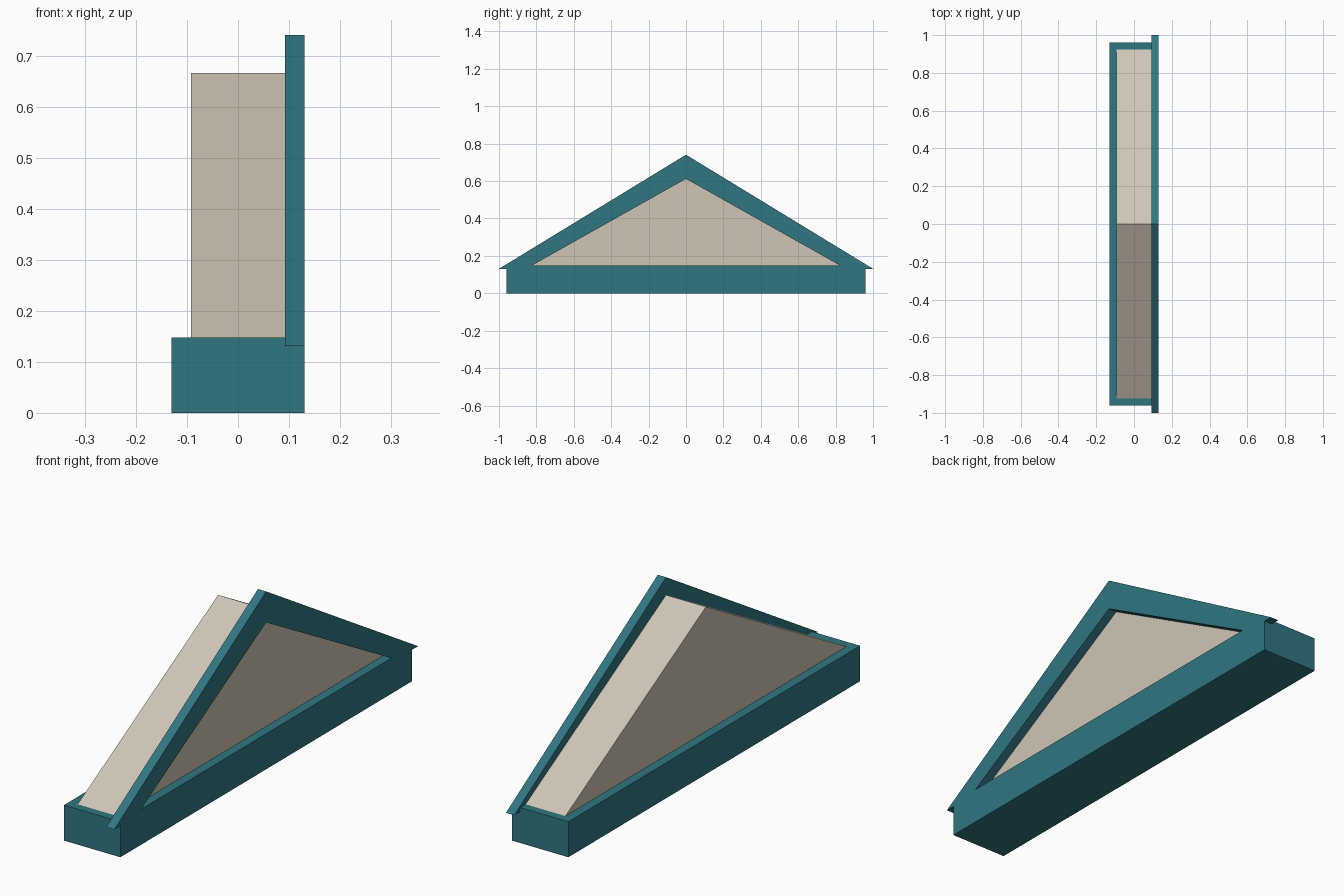
import bpy
import bmesh

if "Cube" in bpy.data.objects:
    bpy.data.objects.remove(bpy.data.objects["Cube"])


def material(name, rgb):
    m = bpy.data.materials.new(name)
    m.diffuse_color = (*rgb, 1)
    m.use_nodes = True
    m.node_tree.nodes["Principled BSDF"].inputs["Base Color"].default_value = m.diffuse_color
    return m


def extrude_profile(name, profile, x0, x1, mat):
    """Extrude a closed (y, z) outline along x from x0 to x1."""
    bm = bmesh.new()
    face = bm.faces.new([bm.verts.new((x0, y, z)) for y, z in profile])
    ext = bmesh.ops.extrude_face_region(bm, geom=[face])
    moved = [v for v in ext["geom"] if isinstance(v, bmesh.types.BMVert)]
    bmesh.ops.translate(bm, verts=moved, vec=(x1 - x0, 0, 0))
    bmesh.ops.recalc_face_normals(bm, faces=bm.faces[:])
    mesh = bpy.data.meshes.new(name)
    bm.to_mesh(mesh)
    bm.free()
    mesh.materials.append(mat)
    obj = bpy.data.objects.new(name, mesh)
    bpy.context.collection.objects.link(obj)
    return obj


teal = material("teal", (0.03, 0.18, 0.22))
stone = material("stone", (0.62, 0.56, 0.46))

HALF_X, BACK_X = 0.13, 0.092
BASE_TOP = 0.148

# Long rectangular base beam
extrude_profile("base_beam",
                [(-0.96, 0), (0.96, 0), (0.96, BASE_TOP), (-0.96, BASE_TOP)],
                -HALF_X, HALF_X, teal)

# Solid triangular gable block on the beam
extrude_profile("gable_block",
                [(-0.925, BASE_TOP), (0.925, BASE_TOP), (0, 0.667)],
                -BACK_X, BACK_X, stone)

# Chevron trim in front of the block, its tips overhanging the beam
half = [(1.0, 0.131), (0.855, 0.131)]
extrude_profile("gable_trim",
                [(0, 0.741)] + half + [(0, 0.612)]
                + [(-y, z) for y, z in reversed(half)],
                BACK_X, HALF_X, teal)
